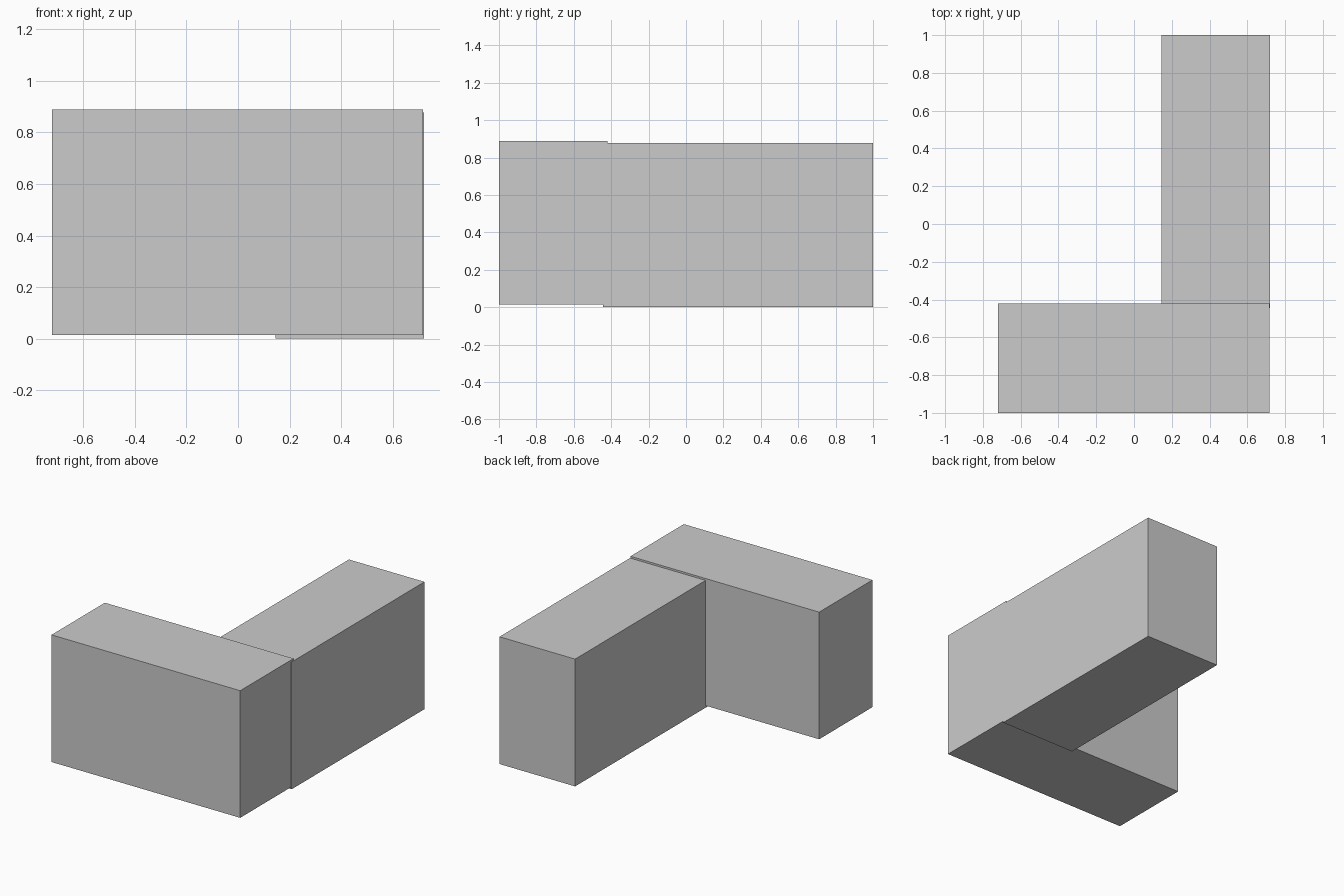
import bpy

if "Cube" in bpy.data.objects:
    bpy.data.objects.remove(bpy.data.objects["Cube"])


def box(name, lo, hi):
    """Axis-aligned box from its two opposite corners."""
    centre = [(a + b) / 2 for a, b in zip(lo, hi)]
    bpy.ops.mesh.primitive_cube_add(size=1, location=centre)
    obj = bpy.context.object
    obj.name = name
    obj.scale = [b - a for a, b in zip(lo, hi)]
    bpy.ops.object.transform_apply(location=False, rotation=False, scale=True)
    return obj


# Short front block, raised slightly off the ground
box("front_block", (-0.721, -1.0, 0.014), (0.717, -0.42, 0.89))

# Long side block running to the back, overlapping the front block a little
box("side_block", (0.145, -0.445, 0.0), (0.721, 1.0, 0.877))
